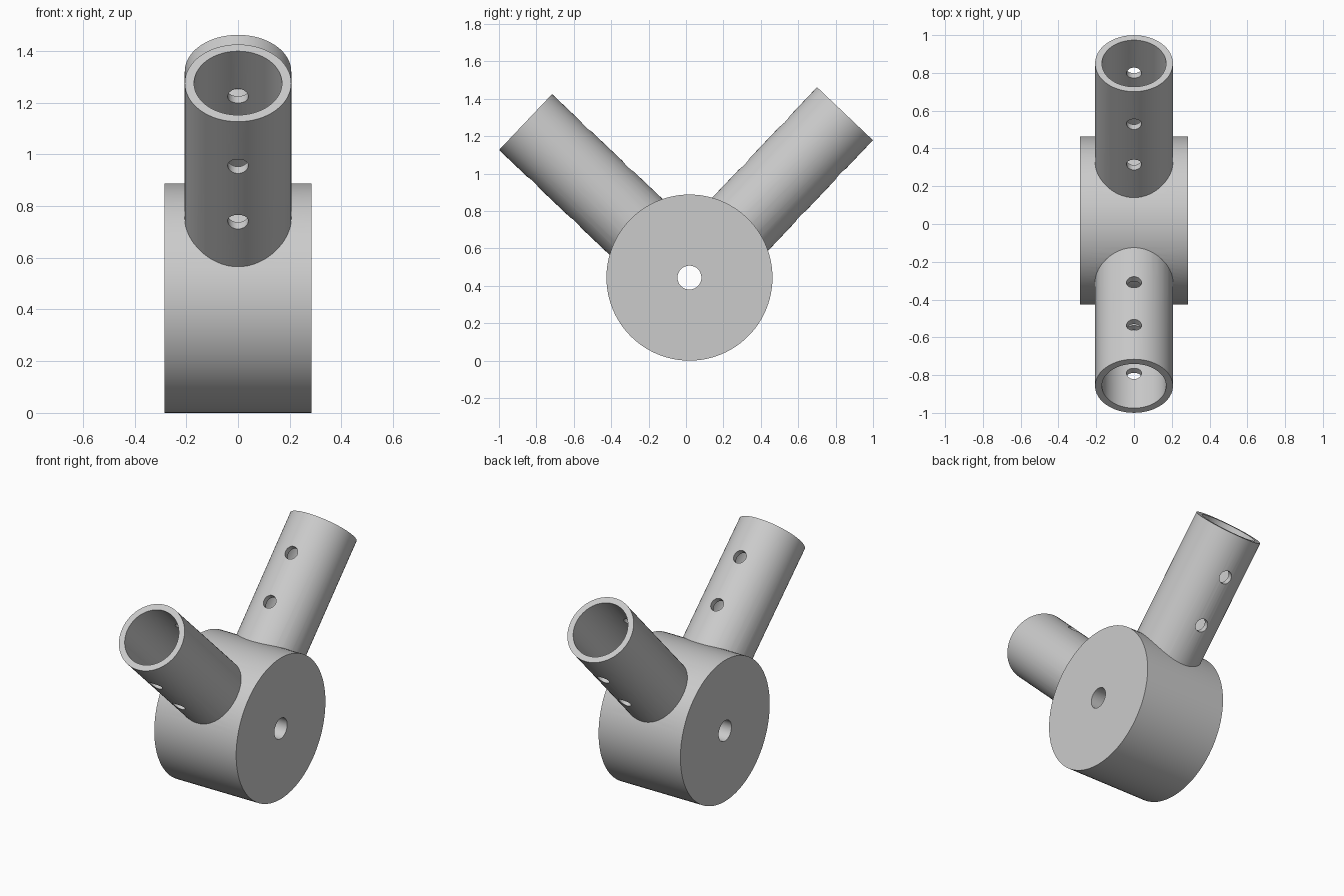
import bpy
from math import radians, cos, sin, pi
from mathutils import Vector

cube = bpy.data.objects.get("Cube")
if cube:
    bpy.data.objects.remove(cube, do_unlink=True)

HUB = Vector((0, 0.0185, 0.444))
HUB_R, HUB_W = 0.444, 0.57
ARM_R, BORE_R, ARM_END = 0.206, 0.17, 1.208
PIN_R, PIN_STATIONS = 0.04, (0.645, 0.957)

grey = bpy.data.materials.new("light grey")
grey.use_nodes = True
colour = (0.6, 0.6, 0.6, 1)
grey.diffuse_color = colour
grey.node_tree.nodes["Principled BSDF"].inputs["Base Color"].default_value = colour


def cylinder(name, radius, depth, centre, rotation, sides=64):
    bpy.ops.mesh.primitive_cylinder_add(vertices=sides, radius=radius, depth=depth,
                                        location=centre, rotation=rotation)
    obj = bpy.context.object
    obj.name = name
    obj.data.materials.append(grey)
    return obj


def combine(target, tool, operation):
    """Apply a boolean to the target and discard the tool."""
    mod = target.modifiers.new("boolean", 'BOOLEAN')
    mod.operation, mod.object, mod.solver = operation, tool, 'EXACT'
    bpy.ops.object.select_all(action='DESELECT')
    bpy.context.view_layer.objects.active = target
    target.select_set(True)
    bpy.ops.object.modifier_apply(modifier=mod.name)
    bpy.data.objects.remove(tool, do_unlink=True)


def tube_arm(name, angle):
    """Open tube pointing out of the hub, with cross holes for pins."""
    axis = Vector((0, cos(angle), sin(angle)))
    tilt = angle - pi / 2
    start = 0.2
    middle = HUB + axis * (start + ARM_END) / 2
    arm = cylinder(name, ARM_R, ARM_END - start, middle, (tilt, 0, 0))
    bore = cylinder("bore_cutter", BORE_R, ARM_END, middle, (tilt, 0, 0))
    combine(arm, bore, 'DIFFERENCE')
    for station in PIN_STATIONS:
        pin = cylinder("pin_cutter", PIN_R, 0.6, HUB + axis * station,
                       (tilt + pi / 2, 0, 0), 32)
        combine(arm, pin, 'DIFFERENCE')
    return arm


# Hub drum, with both arms fused to it
bracket = cylinder("hub_with_two_arms", HUB_R, HUB_W, HUB, (0, pi / 2, 0), 96)
for name, degrees in (("back_arm", 46.5), ("front_arm", 136.5)):
    combine(bracket, tube_arm(name, radians(degrees)), 'UNION')

# Axle hole through the hub
axle = cylinder("axle_cutter", 0.064, 1.0, HUB, (0, pi / 2, 0), 32)
combine(bracket, axle, 'DIFFERENCE')

bpy.ops.object.shade_smooth_by_angle(angle=radians(30))
